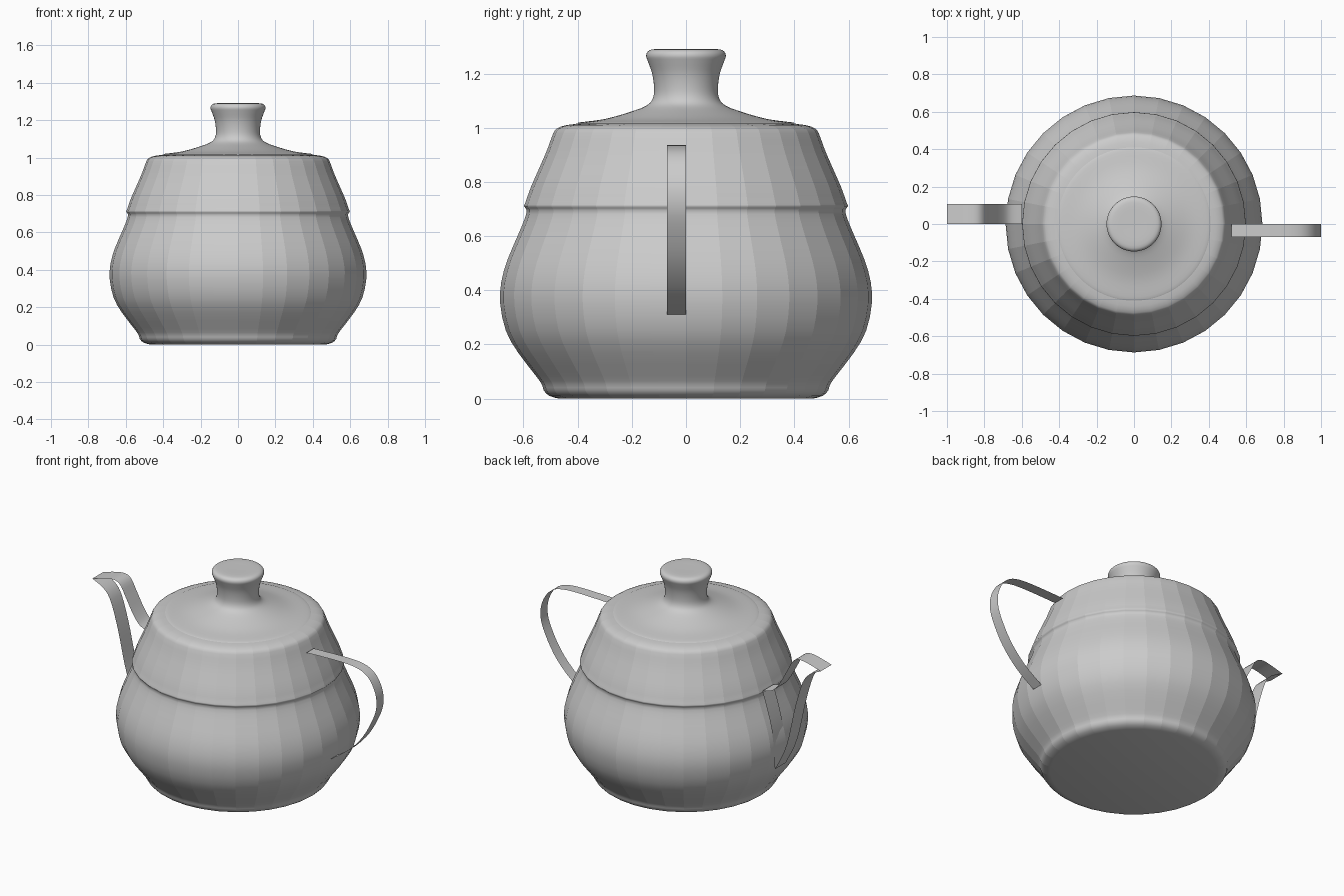
import bpy
import math

if "Cube" in bpy.data.objects:
    bpy.data.objects.remove(bpy.data.objects["Cube"])


def make_object(name, verts, faces):
    mesh = bpy.data.meshes.new(name)
    mesh.from_pydata(verts, [], faces)
    mesh.update()
    obj = bpy.data.objects.new(name, mesh)
    bpy.context.collection.objects.link(obj)
    mesh.polygons.foreach_set("use_smooth", [True] * len(mesh.polygons))
    return obj


def spline(points, steps):
    """Catmull-Rom curve through 2D points."""
    p = [points[0]] + points + [points[-1]]
    out = []
    for a, b, c, d in zip(p, p[1:], p[2:], p[3:]):
        for i in range(steps):
            t = i / steps
            out.append(tuple(0.5 * (2 * b[k] + (c[k] - a[k]) * t
                             + (2 * a[k] - 5 * b[k] + 4 * c[k] - d[k]) * t * t
                             + (3 * b[k] - a[k] - 3 * c[k] + d[k]) * t ** 3) for k in (0, 1)))
    return out + [points[-1]]


def lathe(name, profile, sides, cap_start=False, cap_end=False):
    """Revolve an (r, z) profile, listed bottom to top, around z."""
    verts = [(r * math.cos(2 * math.pi * s / sides), r * math.sin(2 * math.pi * s / sides), z)
             for r, z in profile for s in range(sides)]
    faces = []
    for i in range(len(profile) - 1):
        for s in range(sides):
            a, b = i * sides + s, i * sides + (s + 1) % sides
            faces.append((a, b, b + sides, a + sides))
    if cap_start:
        faces.append(tuple(reversed(range(sides))))
    if cap_end:
        faces.append(tuple(range(len(verts) - sides, len(verts))))
    return make_object(name, verts, faces)


def ribbon(name, path, y0, y1):
    """Thin strip following an (x, z) path, spanning y0 to y1."""
    verts = [(x, y, z) for x, z in path for y in (y0, y1)]
    faces = [(2 * i, 2 * i + 1, 2 * i + 3, 2 * i + 2) for i in range(len(path) - 1)]
    return make_object(name, verts, faces)


# Body: faceted around, smooth from bottom to top, with a raised seam ring
body_profile = [(0.47, 0.0), (0.505, 0.01), (0.525, 0.03), (0.532, 0.052), (0.555, 0.085),
                (0.62, 0.17), (0.665, 0.25), (0.686, 0.35), (0.682, 0.43), (0.66, 0.51),
                (0.622, 0.6), (0.597, 0.66), (0.588, 0.695), (0.598, 0.71), (0.592, 0.726),
                (0.573, 0.78), (0.54, 0.855), (0.512, 0.92), (0.49, 0.98), (0.475, 0.998),
                (0.44, 1.01), (0.38, 1.016)]
body = lathe("body", spline(body_profile, 2), 32, cap_start=True)
for edge in body.data.edges:
    a, b = (body.data.vertices[v].co for v in edge.vertices)
    if abs(a.z - b.z) > 1e-5:
        edge.use_edge_sharp = True

# Lid with knob
lid_profile = [(0.41, 1.015), (0.39, 1.02), (0.30, 1.032), (0.21, 1.057), (0.145, 1.082),
               (0.122, 1.11), (0.118, 1.15), (0.125, 1.2), (0.14, 1.243), (0.147, 1.265),
               (0.14, 1.282), (0.115, 1.29), (0.04, 1.29)]
lathe("lid", spline(lid_profile, 3), 64, cap_end=True)

# Handle strip on the right
handle_path = [(0.52, 0.93), (0.75, 0.936), (0.87, 0.926), (0.94, 0.89), (0.985, 0.82),
               (1.0, 0.74), (0.98, 0.65), (0.905, 0.51), (0.80, 0.395), (0.68, 0.31)]
ribbon("handle", spline(handle_path, 4), -0.07, 0.0)

# Spout strips on the left: upper curve with lip, lower curve, and the strip against the body
upper = [(-0.60, 0.728), (-0.67, 0.75), (-0.72, 0.81), (-0.77, 0.9), (-0.815, 0.975),
         (-0.88, 0.988), (-1.0, 0.957)]
lower = [(-1.0, 0.957), (-0.895, 0.89), (-0.83, 0.71), (-0.765, 0.435), (-0.685, 0.265)]
root = [(-0.685, 0.265), (-0.665, 0.5), (-0.60, 0.728)]
for name, path in (("spout_top", upper), ("spout_bottom", lower), ("spout_root", root)):
    ribbon(name, spline(path, 4), 0.0, 0.107)
